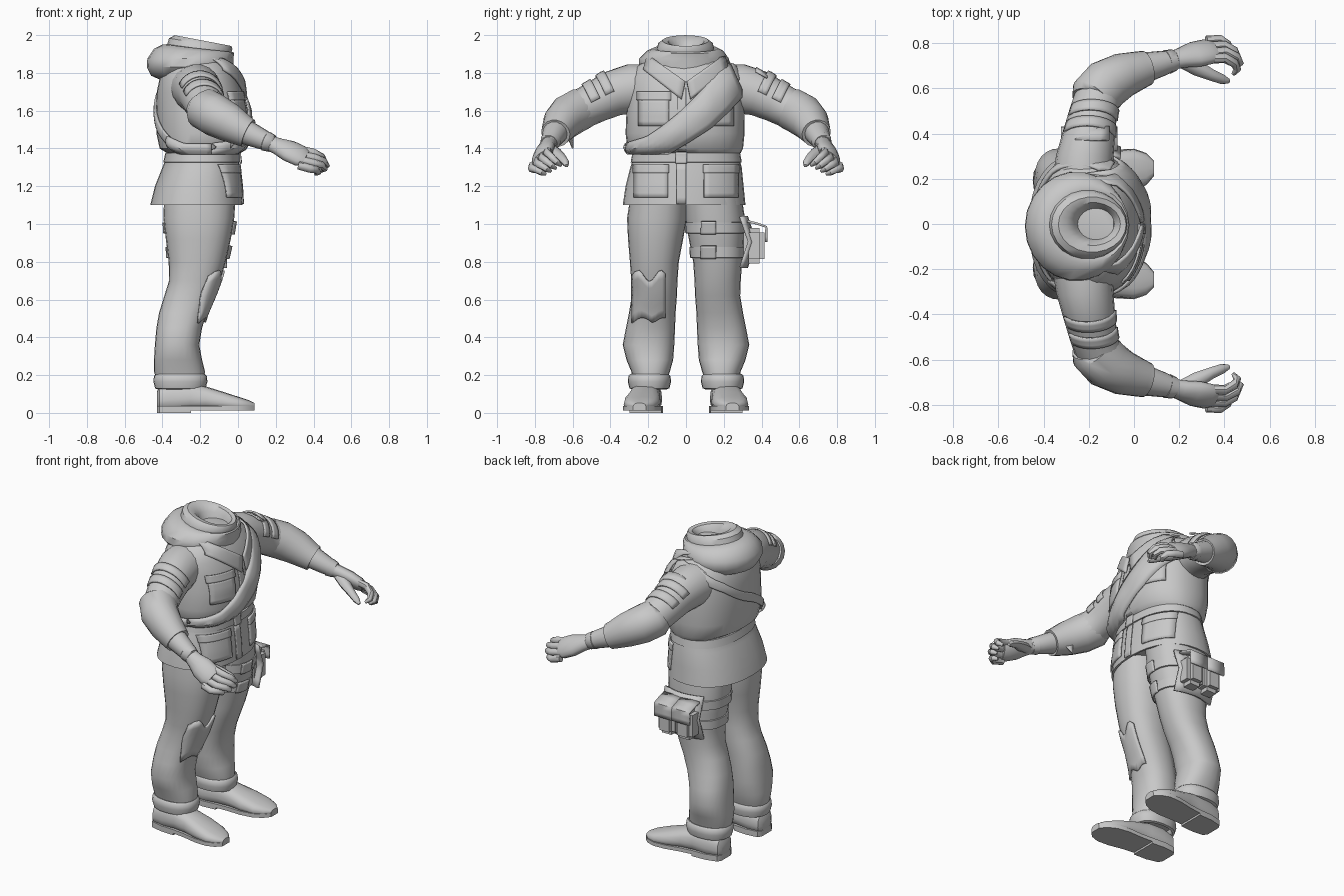
import bpy, bmesh, math
from mathutils import Vector

if "Cube" in bpy.data.objects:
    bpy.data.objects.remove(bpy.data.objects["Cube"])

mat = bpy.data.materials.new("plain grey")
mat.diffuse_color = (0.58, 0.58, 0.58, 1)
mat.use_nodes = True
mat.node_tree.nodes["Principled BSDF"].inputs["Base Color"].default_value = mat.diffuse_color
E = 0.87  # squareness of the body cross-sections


def finish(name, bm, angle=40, thick=0.0):
    bmesh.ops.recalc_face_normals(bm, faces=bm.faces)
    me = bpy.data.meshes.new(name)
    bm.to_mesh(me)
    bm.free()
    ob = bpy.data.objects.new(name, me)
    bpy.context.collection.objects.link(ob)
    me.materials.append(mat)
    if thick:
        m = ob.modifiers.new("thickness", 'SOLIDIFY')
        m.thickness, m.offset = thick, 0
    bpy.context.view_layer.objects.active = ob
    ob.select_set(True)
    bpy.ops.object.shade_smooth_by_angle(angle=math.radians(angle))
    ob.select_set(False)
    return ob


def loft(name, rings, cap=True, angle=40):
    bm = bmesh.new()
    vs = [[bm.verts.new(p) for p in r] for r in rings]
    n = len(rings[0])
    for a, b in zip(vs, vs[1:]):
        for i in range(n):
            bm.faces.new((a[i], a[(i + 1) % n], b[(i + 1) % n], b[i]))
    if cap:
        bm.faces.new(vs[0])
        bm.faces.new(vs[-1])
    return finish(name, bm, angle)


def spow(v, e):
    return math.copysign(abs(v) ** e, v)


def on_row(r, a, off=0.0, tilt=0.0, e=E):
    z, x0, x1, y0, y1 = r
    dx = ((x1 - x0) / 2 + off) * spow(math.cos(a), e)
    dy = ((y1 - y0) / 2 + off) * spow(math.sin(a), e)
    return Vector(((x0 + x1) / 2 + dx, (y0 + y1) / 2 + dy, z + tilt * dx))


def row_ring(r, off=0.0, n=24, tilt=0.0, e=E):
    return [on_row(r, 2 * math.pi * i / n, off, tilt, e) for i in range(n)]


def row_at(rows, z):
    rows = sorted(rows)
    for a, b in zip(rows, rows[1:]):
        if a[0] <= z <= b[0]:
            t = (z - a[0]) / max(b[0] - a[0], 1e-6)
            return [p + (q - p) * t for p, q in zip(a, b)]
    return rows[0] if z < rows[0][0] else rows[-1]


def front(rows, y, z, off):
    r = row_at(rows, z)
    t = max(-1, min(1, (y - (r[3] + r[4]) / 2) / ((r[4] - r[3]) / 2 + off)))
    return on_row(r, math.asin(spow(t, 1 / E)), off)


def lerp_keys(keys, u):
    t = u * (len(keys) - 1)
    i = min(int(t), len(keys) - 2)
    return [p + (q - p) * (t - i) for p, q in zip(keys[i], keys[i + 1])]


def sheet(name, f, nu=6, nv=6, thick=0.015):
    bm = bmesh.new()
    g = [[bm.verts.new(f(i / nu, j / nv)) for j in range(nv + 1)] for i in range(nu + 1)]
    for i in range(nu):
        for j in range(nv):
            bm.faces.new((g[i][j], g[i + 1][j], g[i + 1][j + 1], g[i][j + 1]))
    return finish(name, bm, 40, thick)


def patch(name, rows, y0, y1, z0, z1, off=0.003, thick=0.01):
    return sheet(name, lambda u, v: front(rows, y0 + (y1 - y0) * u, z0 + (z1 - z0) * v, off), thick=thick)


def tube(name, pts, s=1, n=14, roll=0.0, angle=45):
    # sweep of elliptical sections (x, y, z, side radius, upper radius)
    P = [Vector((p[0], p[1] * s, p[2])) for p in pts]
    rings = []
    for i, p in enumerate(P):
        t = (P[min(i + 1, len(P) - 1)] - P[max(i - 1, 0)]).normalized()
        side = t.cross(Vector((0, s * math.sin(roll), math.cos(roll)))).normalized()
        up = side.cross(t)
        rings.append([p + side * pts[i][3] * math.cos(2 * math.pi * k / n)
                      + up * pts[i][4] * math.sin(2 * math.pi * k / n) for k in range(n)])
    return loft(name, rings, angle=angle)


def box(name, c, d, bev=0.012):
    bm = bmesh.new()
    bmesh.ops.create_cube(bm, size=1)
    for v in bm.verts:
        v.co = Vector(c) + Vector([v.co[i] * d[i] for i in range(3)])
    bmesh.ops.bevel(bm, geom=bm.edges[:], offset=bev, segments=2, affect='EDGES')
    return finish(name, bm)


# jacket body and skirt
coat = [(1.375, -.375, .0, -.285, .29), (1.40, -.415, .03, -.31, .302), (1.48, -.432, .045, -.32, .31),
        (1.60, -.432, .045, -.315, .31), (1.70, -.43, .025, -.305, .305), (1.77, -.415, .0, -.30, .295),
        (1.83, -.39, -.03, -.265, .26), (1.87, -.36, -.06, -.21, .21), (1.91, -.34, -.09, -.13, .13)]
skirt = [(1.10, -.465, .025, -.335, .315), (1.2, -.44, .02, -.32, .305), (1.30, -.40, .008, -.295, .295),
         (1.36, -.375, .0, -.275, .28), (1.41, -.375, .0, -.27, .27)]
loft("jacket_body", [row_ring(r, n=32) for r in coat])
loft("jacket_skirt", [row_ring((1.15, -.42, -.01, -.30, .29), n=32), row_ring(skirt[0], -.012, 32)]
     + [row_ring(r, n=32) for r in skirt])
loft("belt", [row_ring((z, *row_at(skirt, z)[1:]), o, 32) for z, o in
              ((1.325, 0), (1.327, .007), (1.375, .01), (1.377, 0))], False)
patch("belt_buckle", skirt, -.055, .005, 1.32, 1.38, .012)
patch("skirt_placket", skirt, -.05, .0, 1.105, 1.32, .003, .008)
patch("chest_placket", coat, -.045, .0, 1.385, 1.72, .003, .008)

# hood lying around the neck, with a raised inner collar
hood = [(1.75, -.38, -.05, -.15, .15), (1.785, -.46, -.03, -.215, .205), (1.83, -.483, -.025, -.252, .232),
        (1.875, -.48, -.025, -.25, .23), (1.915, -.445, -.02, -.21, .20), (1.93, -.40, -.025, -.175, .17),
        (1.928, -.375, -.035, -.155, .15), (1.955, -.365, -.03, -.148, .143), (1.971, -.335, -.035, -.125, .12),
        (1.965, -.30, -.06, -.095, .095), (1.935, -.265, -.085, -.075, .075), (1.87, -.24, -.10, -.06, .06)]
hood_tilt = (0, 0, .0, .0, -.06, -.11, -.14, -.17, -.19, -.2, -.2, -.2)
loft("hood", [row_ring(r, 0, 22, t, 1.0) for r, t in zip(hood, hood_tilt)])

for s, side in ((1, "left"), (-1, "right")):
    # collar flap
    sheet(side + "_collar", lambda u, v: front(coat, s * (.004 + .20 * u + .02 * v), 1.715 + .14 * u
          + .04 * (1 - v) - .055 * v * (1 - .3 * u), .008 + .02 * (1 - v)), thick=.012)
    # pockets
    patch(side + "_chest_pocket", coat, s * .09, s * .25, 1.52, 1.665)
    patch(side + "_chest_pocket_flap", coat, s * .08, s * .26, 1.655, 1.70, .007)
    patch(side + "_skirt_pocket", skirt, s * .095, s * .275, 1.14, 1.285, .005)
    patch(side + "_skirt_pocket_flap", skirt, s * .09, s * .28, 1.27, 1.315, .009)

    # sleeve, rolled cuff, bare forearm
    arm = [(-.225, .20, 1.72, .135, .125), (-.218, .29, 1.715, .127, .132), (-.20, .39, 1.69, .116, .122),
           (-.182, .48, 1.645, .107, .11), (-.16, .56, 1.605, .103, .105), (-.115, .62, 1.57, .102, .102)]
    tube(side + "_upper_sleeve", arm, s, 18)
    tube(side + "_rolled_sleeve", [(-.185, .54, 1.62, .095, .095), (-.178, .555, 1.61, .112, .112),
         (-.12, .62, 1.575, .112, .113), (-.045, .66, 1.535, .099, .102), (.03, .683, 1.492, .083, .083),
         (.055, .69, 1.48, .078, .078), (.045, .687, 1.485, .05, .05)], s, 18)
    # pocket bands over the outer half of the sleeve
    for k, (u, w) in enumerate(((.43, .1), (.6, .11))):
        def half_band(a, v):
            q = lerp_keys(arm, u + w * (v - .5))
            d = Vector((.04, s * .9, -.42)).normalized()
            sd = d.cross(Vector((0, 0, 1))).normalized() * s
            up = Vector((0, s * .42, .9))
            t = math.radians(5 + 150 * a)
            return (Vector((q[0], s * q[1], q[2])) + sd * (q[3] + .002) * math.cos(t)
                    + up * (q[4] + .006) * math.sin(t))
        sheet(f"{side}_sleeve_band_{k + 1}", half_band, 12, 3, .01)
    tube(side + "_forearm", [(-.02, .675, 1.52, .068, .068), (.06, .695, 1.478, .066, .064), (.13, .712, 1.447, .055, .054),
         (.185, .727, 1.424, .043, .043)], s)
    tube(side + "_wrist_cuff", [(.145, .716, 1.44, .045, .045), (.147, .717, 1.439, .055, .054),
         (.18, .726, 1.426, .047, .048), (.182, .726, 1.425, .035, .035)], s)
    # hand
    tube(side + "_palm", [(.165, .722, 1.43, .042, .04), (.21, .735, 1.412, .05, .04), (.27, .75, 1.387, .068, .042),
         (.33, .763, 1.36, .069, .038), (.36, .767, 1.348, .055, .026)], s, 14, .75)
    for k in range(4):
        y, z = .73 + .027 * k, 1.395 - .028 * k
        l = (.95, 1.03, .95, .72)[k]
        c = 1 - .15 * k
        tube(f"{side}_finger_{k + 1}", [(.32, y, z, .022, .022), (.32 + .085 * l, y + .004, z - .018, .022, .022),
             (.32 + .13 * l, y - .018, z - .04 * c, .02, .02), (.32 + .145 * l, y - .045, z - .068 * c, .017, .017),
             (.32 + .125 * l, y - .068, z - .085 * c, .009, .009)], s, 8)
    tube(side + "_thumb", [(.21, .725, 1.40, .034, .03), (.28, .69, 1.375, .035, .03), (.34, .66, 1.352, .026, .024),
         (.395, .638, 1.325, .021, .019), (.42, .632, 1.308, .01, .009)], s, 8)

    # trouser leg and turned-up cuff
    leg = [(.17, -.43, -.18, .10, .28), (.22, -.445, -.175, .085, .29), (.28, -.445, -.19, .068, .315), (.36, -.44, -.205, .062, .335),
           (.45, -.432, -.19, .058, .318), (.53, -.418, -.165, .055, .302), (.62, -.39, -.125, .048, .287), (.70, -.365, -.095, .045, .29),
           (.80, -.367, -.065, .038, .297), (.92, -.382, -.038, .015, .307), (1.03, -.395, -.02, -.005, .312), (1.18, -.39, -.01, -.01, .29)]
    if s < 0:
        leg = [(z, a, b, -d, -c) for z, a, b, c, d in leg]
    loft(side + "_trouser_leg", [row_ring(r) for r in leg])
    q = (-.445, -.165, .082, .305) if s > 0 else (-.445, -.165, -.305, -.082)
    loft(side + "_trouser_cuff", [row_ring((z, *q), o) for z, o in
         ((.17, -.03), (.125, -.02), (.13, -.006), (.165, .003), (.195, .0), (.205, -.01), (.2, -.025))])
    # shoe: sections along the foot (x, y centre, half width, bottom, top)
    shoe = [(-.43, .205, .045, .03, .11), (-.415, .205, .07, .012, .14), (-.34, .21, .084, .01, .16), (-.25, .215, .082, .018, .16),
            (-.17, .222, .085, .02, .14), (-.08, .23, .096, .016, .112), (.0, .238, .092, .016, .086), (.055, .243, .068, .02, .068),
            (.088, .246, .032, .026, .052)]
    n = 16
    rings = []
    for x, y, w, b, t in shoe:
        ring = []
        for k in range(n):
            a = 2 * math.pi * k / n
            h = math.sin(a)
            ring.append((x, s * (y + w * spow(math.cos(a), .7)), b + (t - b) * (.4 + (.6 if h > 0 else .4) * spow(h, .8))))
        rings.append(ring)
    loft(side + "_shoe", rings)
    outline = [(x, y, w + .003) for x, y, w, b, t in shoe]
    def sole(name, part, z0, z1):
        lo = [(x, s * (y + w)) for x, y, w in part] + [(x, s * (y - w)) for x, y, w in reversed(part)]
        loft(name, [[(x, y, z) for x, y in lo] for z in (z0, z1)])
    sole(side + "_sole", outline, .012, .036)
    sole(side + "_heel", outline[:4], 0, .03)

    if s > 0:
        # thigh straps, pouch and backing panel
        for k, z in enumerate((.85, .98)):
            loft(f"thigh_strap_{k + 1}", [row_ring((z + h, *row_at(leg, z)[1:]), o) for h, o in
                 ((-.03, .0), (-.028, .008), (.028, .01), (.03, .0))], False)
            patch(f"strap_buckle_{k + 1}", leg, .08, .16, z - .034, z + .034, .012)
        sheet("pouch_panel", lambda u, v: Vector((-.33 + .27 * u, .29 + .045 * (1 - abs(2 * v - 1)) + .03 * math.sin(3.14 * u),
              1.04 - .27 * v)), thick=.016)
        for k, x in enumerate((-.262, -.135)):
            box(f"thigh_pouch_{k + 1}", (x, .36, .885), (.118, .11, .19), .025)
            sheet(f"pouch_flap_{k + 1}", lambda u, v: Vector((x - .062 + .124 * u, .325 + .10 * min(1, v * 2) ** .8,
                  1.015 - .06 * v - .05 * max(0, v - .5) * 2)), 2, 6, .012)
    else:
        # torn knee patch wrapping the outer front of the leg
        sheet("torn_knee_patch", lambda u, v: front(leg, -.285 + .175 * u, .475 + .03 * abs(math.sin(5 * u))
              + v * (.25 + .03 * math.sin(9 * u) - .03 * abs(math.sin(5 * u))), .005), 10, 6, .012)


# rolled bandolier across the chest and thin strap over the back
def band(name, keys, puff, nu=28):  # keys: angle in degrees, height, half width
    def f(u, v):
        a, z, w = lerp_keys(keys, u)
        z += w * (2 * v - 1)
        return on_row(row_at(coat, z), math.radians(a), .006 + puff * math.sin(math.pi * v))
    sheet(name, f, nu, 6, .014)


def roll(u, v):  # keys: y, height, half width
    y, z, w = lerp_keys([(-.315, 1.372, .055), (-.2, 1.395, .066), (-.1, 1.45, .074), (0, 1.52, .082), (.1, 1.60, .095),
                         (.19, 1.70, .105), (.265, 1.775, .09)], u)
    puff = .02 * math.sin(math.pi * v) * (.8 + .2 * abs(math.sin(12 * u)))
    return front(coat, y - .04 * (2 * v - 1) * u, z + w * (2 * v - 1), .007 + puff)


sheet("bandolier_roll", roll, 28, 6, .014)
band("bandolier_hip", [(-80, 1.368, .055), (-110, 1.375, .05), (-135, 1.43, .035)], .018, 10)
band("bandolier_back_strap", [(-130, 1.425, .03), (-155, 1.51, .028), (-180, 1.60, .028),
     (-215, 1.72, .028), (-250, 1.80, .028), (-285, 1.82, .028), (-300, 1.79, .04)], .003, 36)
# shoulder tab and torn scrap at the elbow
sheet("shoulder_tab", lambda u, v: Vector((-.26 + .15 * u, .37 + .06 * v, 1.828 - .035 * v - .02 * (2 * u - 1) ** 2)), 4, 2, .01)
sheet("torn_sleeve_scrap", lambda u, v: Vector((-.04 + .06 * u, -.60 - .03 * u, 1.47 - .07 * v * (1 - u))), 3, 3, .008)
